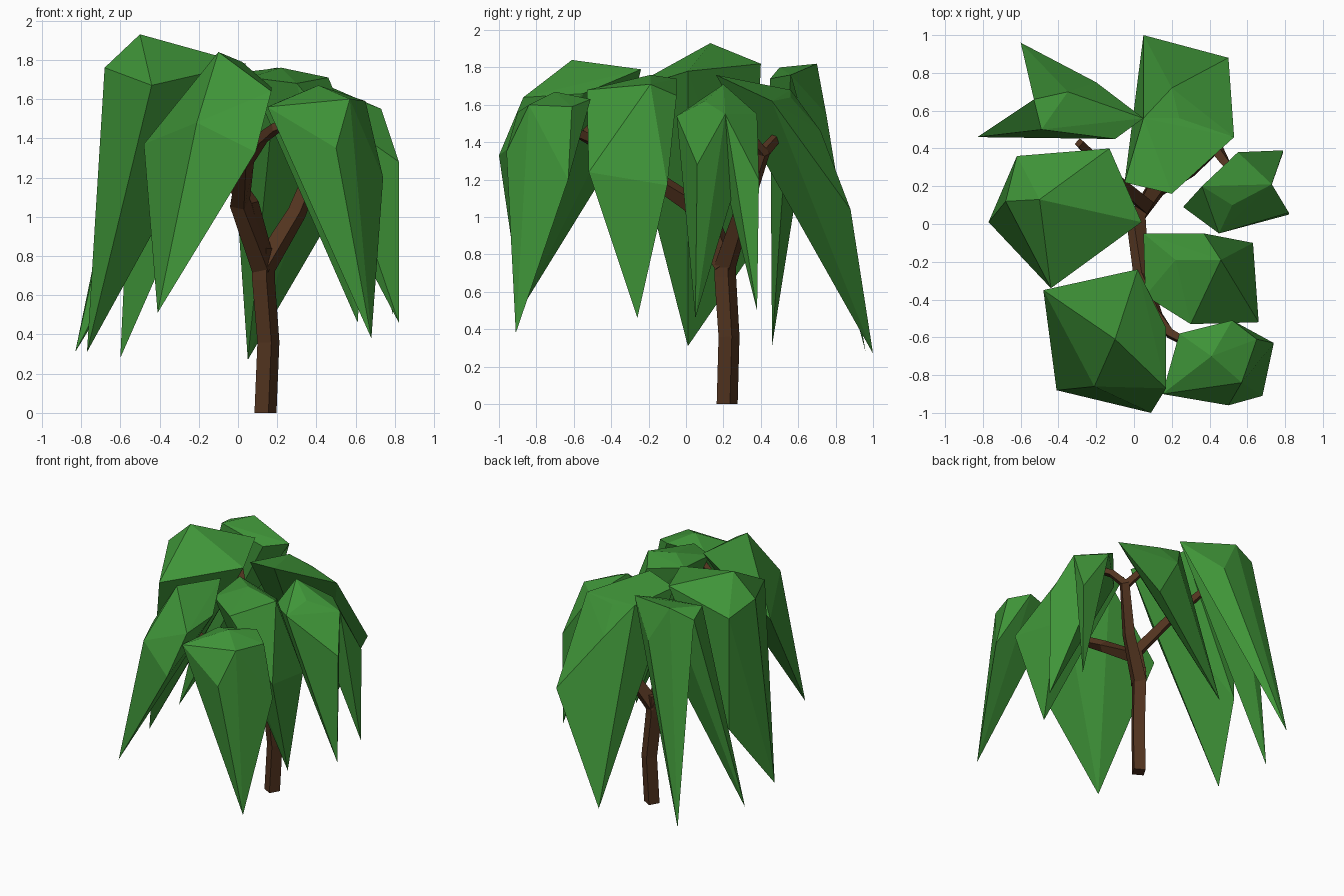
import bpy, bmesh, math
from mathutils import Vector

if "Cube" in bpy.data.objects:
    bpy.data.objects.remove(bpy.data.objects["Cube"])


def material(name, color):
    m = bpy.data.materials.new(name)
    m.diffuse_color = (*color, 1)
    m.use_nodes = True
    m.node_tree.nodes["Principled BSDF"].inputs["Base Color"].default_value = m.diffuse_color
    return m


LEAF = material("leaf_green", (0.05, 0.30, 0.04))
BARK = material("bark_brown", (0.085, 0.034, 0.014))


def finish(name, bm, mat):
    bmesh.ops.recalc_face_normals(bm, faces=bm.faces)
    mesh = bpy.data.meshes.new(name)
    bm.to_mesh(mesh)
    bm.free()
    mesh.materials.append(mat)
    ob = bpy.data.objects.new(name, mesh)
    bpy.context.collection.objects.link(ob)


def hull(bm, points):
    """Faceted hanging clump: convex skin around a few corner points."""
    verts = [bm.verts.new(p) for p in points]
    bmesh.ops.convex_hull(bm, input=verts)
    loose = [v for v in bm.verts if not v.link_faces]
    bmesh.ops.delete(bm, geom=loose, context='VERTS')


def clump(name, *hulls):
    bm = bmesh.new()
    for pts in hulls:
        hull(bm, pts)
    finish(name, bm, LEAF)


def limb(name, path, flat_start=False, sides=4):
    """Tapered square limb through (x, y, z, radius) points."""
    bm = bmesh.new()
    pts = [Vector(p[:3]) for p in path]
    rings = []
    for i, p in enumerate(pts):
        d = (pts[min(i + 1, len(pts) - 1)] - pts[max(i - 1, 0)]).normalized()
        if flat_start and i == 0:
            d = Vector((0, 0, 1))
        u = Vector((0, 1, 0)) if abs(d.y) < 0.9 else Vector((1, 0, 0))
        u = (u - d * u.dot(d)).normalized()
        w = d.cross(u)
        r = path[i][3]
        rings.append([bm.verts.new(p + r * (math.cos(a) * u + math.sin(a) * w))
                      for a in (0.26 + k * math.tau / sides for k in range(sides))])
    for a, b in zip(rings, rings[1:]):
        for k in range(sides):
            n = (k + 1) % sides
            bm.faces.new((a[k], a[n], b[n], b[k]))
    bm.faces.new(rings[0][::-1])
    bm.faces.new(rings[-1])
    finish(name, bm, BARK)


# Trunk and branches
limb("trunk", [(.14, .22, 0, .058), (.155, .23, .36, .058), (.13, .21, .68, .06),
               (.13, .21, .84, .062)], flat_start=True)
limb("front_branch", [(.13, .21, .74, .064), (.01, .03, 1.07, .055), (.04, -.28, 1.28, .042),
                      (.12, -.48, 1.4, .035), (.19, -.58, 1.45, .03), (.32, -.65, 1.5, .022)])
limb("front_twig", [(.11, -.46, 1.39, .03), (-.08, -.6, 1.55, .02)])
limb("right_branch", [(.13, .21, .74, .062), (.3, .3, 1.02, .05), (.43, .41, 1.34, .04),
                      (.48, .33, 1.44, .03), (.58, .22, 1.5, .024)])
limb("back_twig", [(.42, .4, 1.33, .035), (.3, .55, 1.5, .024)])
limb("centre_branch", [(.12, .2, .8, .06), (.06, .1, 1.06, .05), (-.1, .24, 1.3, .04),
                       (-.29, .43, 1.55, .028)])

# Hanging foliage clumps
clump("left_foliage", [(-.5, .13, 1.93), (-.68, .12, 1.76), (-.44, -.34, 1.67), (.04, .01, 1.78),
                       (-.13, .4, 1.82), (-.62, .36, 1.68), (-.62, .36, .82), (-.77, .01, .31)])
clump("front_foliage", [(-.1, -.61, 1.84), (.02, -.24, 1.79), (.17, -.55, 1.66), (.17, -.87, 1.64),
                        (.09, -1.0, 1.33), (-.21, -.86, 1.48), (-.48, -.35, 1.37),
                        (-.41, -.88, .51)])
clump("front_right_foliage", [(.41, -.7, 1.67), (.15, -.9, 1.56), (.24, -.58, 1.6),
                              (.52, -.51, 1.63), (.65, -.61, 1.59), (.57, -.84, 1.6),
                              (.74, -.63, 1.2), (.5, -.96, 1.35), (.68, -.91, .38)])
clump("right_foliage", [(.22, -.19, 1.76), (.05, -.05, 1.74), (.37, -.05, 1.65), (.46, -.19, 1.71),
                        (.06, -.38, 1.71), (.3, -.53, 1.68), (.63, -.1, 1.17), (.66, -.52, 1.24),
                        (.61, -.26, .46)])
# Back right clump splits into two hanging points
crown = [(.36, .2, 1.71), (.52, .1, 1.62), (.73, .21, 1.55), (.55, .38, 1.55)]
clump("back_right_foliage",
      crown + [(.26, .09, 1.52), (.45, -.05, 1.54), (.82, .06, 1.28), (.82, .05, .46)],
      crown[2:] + [(.52, .1, 1.62), (.79, .39, 1.2), (.79, .38, .5)])
clump("back_foliage", [(.2, .16, 1.76), (-.05, .22, 1.72), (.05, .56, 1.68), (.24, .56, 1.64),
                       (.2, .72, 1.46), (.53, .46, 1.62), (.5, .88, 1.04), (.05, 1.0, .27)])
# Back left clump splits into two hanging points
ridge = [(-.53, .66, 1.76), (-.35, .7, 1.82), (.05, .56, 1.76)]
clump("back_left_foliage",
      ridge + [(-.49, .5, 1.8), (-.1, .45, 1.74), (-.83, .46, .31)],
      ridge + [(-.2, .75, 1.55), (-.6, .96, .28)])
